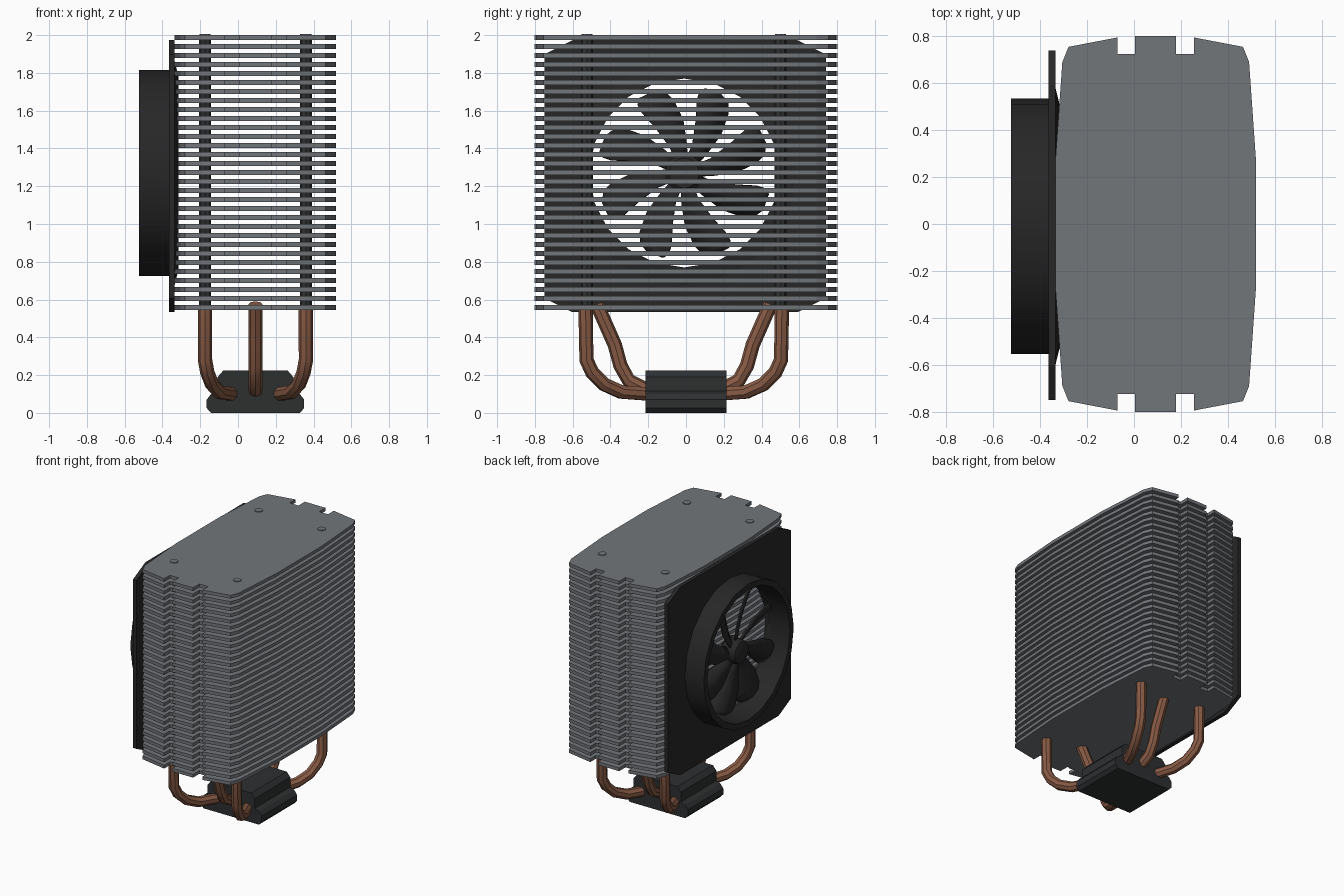
import bpy, bmesh, math
from mathutils import Vector

if "Cube" in bpy.data.objects:
    bpy.data.objects.remove(bpy.data.objects["Cube"])

CX = 0.0925            # middle of the fin stack in x
FAN = (-0.01, 1.27)    # fan axis in y, z


def material(name, rgb):
    m = bpy.data.materials.new(name)
    m.diffuse_color = (*rgb, 1)
    m.use_nodes = True
    m.node_tree.nodes["Principled BSDF"].inputs["Base Color"].default_value = m.diffuse_color
    return m


GREY = material("fin grey", (0.17, 0.18, 0.195))
BLACK = material("fan black", (0.02, 0.02, 0.02))
DARK = material("base dark grey", (0.027, 0.029, 0.03))
COPPER = material("copper", (0.25, 0.105, 0.06))


def finish(bm, name, mat, smooth=False):
    bmesh.ops.recalc_face_normals(bm, faces=bm.faces)
    me = bpy.data.meshes.new(name)
    bm.to_mesh(me)
    bm.free()
    me.materials.append(mat)
    ob = bpy.data.objects.new(name, me)
    bpy.context.collection.objects.link(ob)
    if smooth:
        shade(ob)
    return ob


def shade(ob):
    bpy.ops.object.select_all(action='DESELECT')
    ob.select_set(True)
    bpy.context.view_layer.objects.active = ob
    bpy.ops.object.shade_smooth_by_angle(angle=math.radians(40))


def prism(name, loops, depth, mat):
    """Fill an outline (further loops are holes) and extrude it."""
    bm = bmesh.new()
    edges = []
    for loop in loops:
        vs = [bm.verts.new(p) for p in loop]
        edges += [bm.edges.new((vs[i - 1], vs[i])) for i in range(len(vs))]
    if len(loops) == 1:
        bm.faces.new(vs)
    else:
        bmesh.ops.triangle_fill(bm, use_beauty=True, edges=edges)
    ext = bmesh.ops.extrude_face_region(bm, geom=bm.faces[:], use_keep_orig=True)
    moved = [g for g in ext["geom"] if isinstance(g, bmesh.types.BMVert)]
    bmesh.ops.translate(bm, verts=moved, vec=depth)
    return finish(bm, name, mat)


def fan_point(x, r, a):
    return (x, FAN[0] + r * math.cos(a), FAN[1] + r * math.sin(a))


def lathe(name, profile, mat, n=20, closed=True):
    """Spin an (x, radius) profile around the fan axis."""
    bm = bmesh.new()
    rings = [[bm.verts.new(fan_point(x, r, 2 * math.pi * i / n)) for i in range(n)]
             for x, r in profile]
    pairs = list(zip(rings, rings[1:]))
    if closed:
        pairs.append((rings[-1], rings[0]))
    else:
        bm.faces.new(rings[0])
        bm.faces.new(rings[-1])
    for a, b in pairs:
        for i in range(n):
            j = (i + 1) % n
            bm.faces.new((a[i], a[j], b[j], b[i]))
    return finish(bm, name, mat, True)


def tube(name, points, radius, mat):
    cu = bpy.data.curves.new(name, 'CURVE')
    cu.dimensions = '3D'
    cu.bevel_depth = radius
    cu.bevel_resolution = 2
    cu.use_fill_caps = True
    sp = cu.splines.new('POLY')
    sp.points.add(len(points) - 1)
    for p, co in zip(sp.points, points):
        p.co = (*co, 1)
    cu.materials.append(mat)
    ob = bpy.data.objects.new(name, cu)
    bpy.context.collection.objects.link(ob)
    bpy.ops.object.select_all(action='DESELECT')
    ob.select_set(True)
    bpy.context.view_layer.objects.active = ob
    bpy.ops.object.convert(target='MESH')
    shade(bpy.context.object)


# Stack of notched fins, one quarter outline mirrored both ways
quarter = [(0.4275, 0.27), (0.398, 0.69), (0.372, 0.755), (0.1625, 0.795),
           (0.1625, 0.725), (0.0875, 0.725), (0.0875, 0.802)]
half = quarter + [(-x, y) for x, y in reversed(quarter)]
outline = half + [(x, -y) for x, y in reversed(half)]
fins = prism("cooling_fins", [[(CX + x, y, 0.545) for x, y in outline]],
             Vector((0, 0, 0.025)), GREY)
arr = fins.modifiers.new("stack", 'ARRAY')
arr.count = 31
arr.use_relative_offset = False
arr.use_constant_offset = True
arr.constant_offset_displace = (0, 0, 1.43 / 30)

# Heat pipes: four bent corner pipes and two middle pipes
for sy in (-1, 1):
    def at(dx, y, z):
        return (CX + dx, sy * y - 0.012, z)
    for sx in (-1, 1):
        path = [(0.267, 0.52, 0.56), (0.267, 0.515, 0.28), (0.255, 0.485, 0.215),
                (0.23, 0.42, 0.15), (0.19, 0.33, 0.11), (0.13, 0.19, 0.1)]
        tube("corner_heat_pipe", [at(sx * x, y, z) for x, y, z in path], 0.038, COPPER)
        tube("pipe_in_fins", [at(sx * 0.267, 0.512, 0.555), at(sx * 0.267, 0.512, 1.99)],
             0.032, DARK)
        tube("pipe_cap", [at(sx * 0.267, 0.512, 1.985), at(sx * 0.267, 0.512, 2.005)],
             0.03, GREY)
    path = [(0.46, 0.575), (0.365, 0.36), (0.335, 0.25), (0.29, 0.17), (0.19, 0.12)]
    tube("middle_heat_pipe", [at(0, y, z) for y, z in path], 0.038, COPPER)

# Base block: stepped, chamfered profile extruded along y
side = [(0.235, 0), (0.258, 0.025), (0.258, 0.07), (0.235, 0.1),
        (0.2, 0.115), (0.2, 0.19), (0.17, 0.225)]
prof = side + [(-x, z) for x, z in reversed(side)]
prism("base_block", [[(CX + x, -0.215, z) for x, z in prof]],
      Vector((0, 0.43, 0)), DARK)

# Fan frame plate with cut corners and a round opening
corner = [(0.745, 0.645), (0.595, 0.72)]
top = corner + [(-y, z) for y, z in reversed(corner)]
octagon = top + [(-y, -z) for y, z in top]
hole = [fan_point(-0.365, 0.5, 2 * math.pi * i / 20) for i in range(20)]
prism("fan_frame", [[(-0.365, y - 0.005, z + 1.253) for y, z in octagon], hole],
      Vector((0.03, 0, 0)), BLACK)

# Fan duct, rear lip, hub and axle
lathe("fan_duct", [(-0.525, 0.545), (-0.36, 0.545), (-0.36, 0.5), (-0.525, 0.5)], BLACK)
lathe("fan_rear_lip", [(-0.337, 0.6), (-0.315, 0.51), (-0.315, 0.5), (-0.337, 0.5)], BLACK)
lathe("fan_hub", [(-0.48, 0.05), (-0.465, 0.085), (-0.36, 0.1), (-0.34, 0.08)],
      BLACK, 16, False)
lathe("fan_axle", [(-0.35, 0.008), (-0.24, 0.008)], BLACK, 8, False)

# Eight swept, pitched blades
rows = [(0.06, -12, 0.03), (0.15, -11, 0.045), (0.27, -6, 0.075),
        (0.38, -1, 0.09), (0.43, 1, 0.08), (0.46, 3, 0.045)]
bm = bmesh.new()
for k in range(8):
    grid = []
    for r, sweep, w in rows:
        a = math.radians(22.5 + 45 * k + sweep)
        row = []
        for t in (-1, 0, 1):
            o = t * w
            x = -0.415 + 0.5 * o + 0.012 * t * t
            row.append(bm.verts.new((x, FAN[0] + r * math.cos(a) - o * math.sin(a),
                                     FAN[1] + r * math.sin(a) + o * math.cos(a))))
        grid.append(row)
    for a, b in zip(grid, grid[1:]):
        for i in range(2):
            bm.faces.new((a[i], a[i + 1], b[i + 1], b[i]))
blades = finish(bm, "fan_blades", BLACK, True)
sol = blades.modifiers.new("thickness", 'SOLIDIFY')
sol.thickness = 0.01
sol.offset = 0
